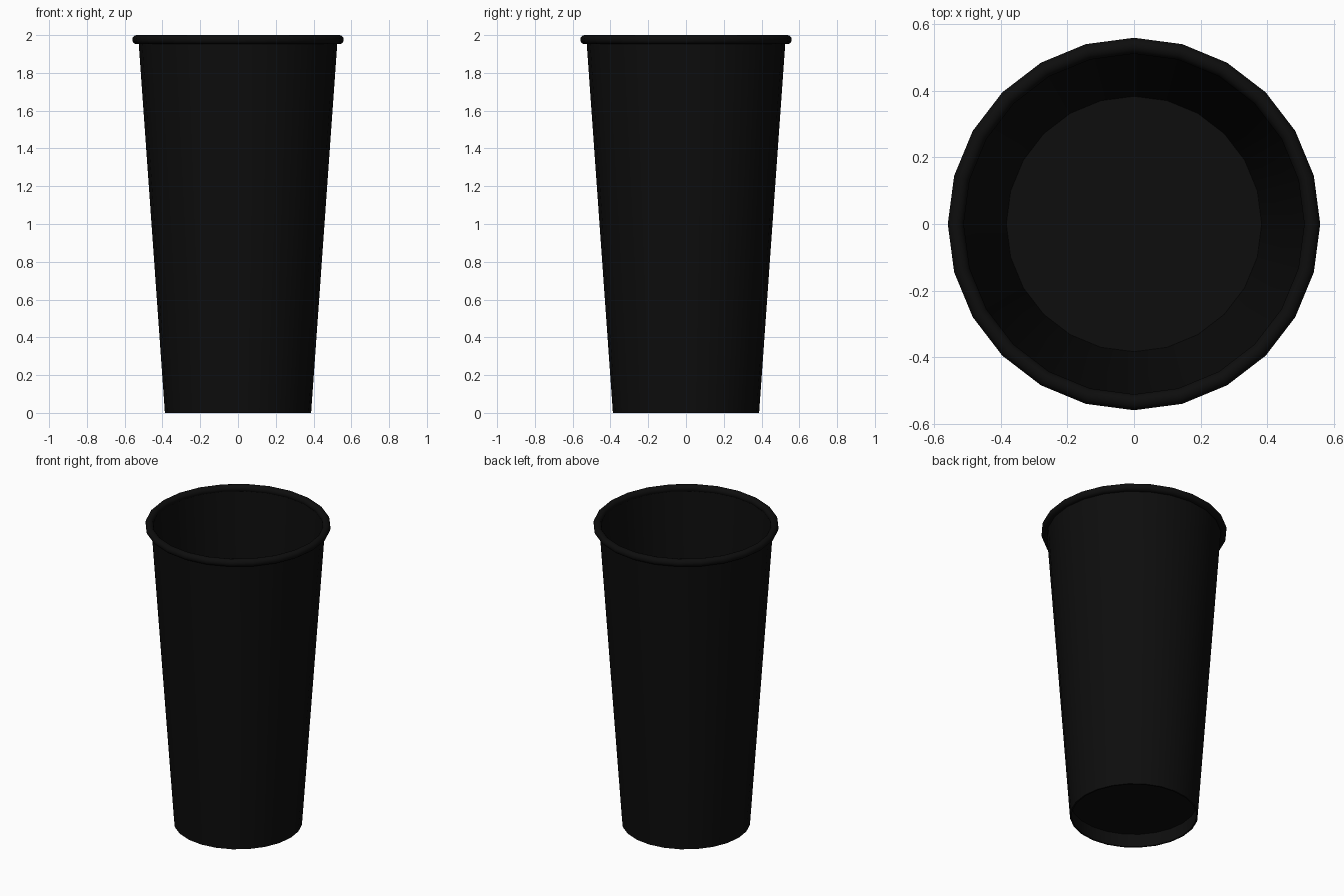
import bpy, bmesh
from math import pi, cos, sin, radians

if "Cube" in bpy.data.objects:
    bpy.data.objects.remove(bpy.data.objects["Cube"])

SIDES = 24
mat = bpy.data.materials.new("black_plastic")
mat.diffuse_color = (0.004, 0.004, 0.004, 1)
mat.use_nodes = True
mat.node_tree.nodes["Principled BSDF"].inputs["Base Color"].default_value = mat.diffuse_color


def lathe(name, profile, closed=True):
    """Revolve an (r, z) profile around z; r = 0 points become a centre vertex."""
    bm = bmesh.new()
    rings = []
    for r, z in profile:
        if r == 0:
            rings.append([bm.verts.new((0, 0, z))] * SIDES)
        else:
            rings.append([bm.verts.new((r * cos(2 * pi * i / SIDES),
                                        r * sin(2 * pi * i / SIDES), z))
                          for i in range(SIDES)])
    pairs = list(zip(rings, rings[1:] + rings[:1] if closed else rings[1:]))
    for a, b in pairs:
        for i in range(SIDES):
            j = (i + 1) % SIDES
            bm.faces.new(list(dict.fromkeys((a[i], a[j], b[j], b[i]))))
    bmesh.ops.recalc_face_normals(bm, faces=bm.faces)
    mesh = bpy.data.meshes.new(name)
    bm.to_mesh(mesh)
    bm.free()
    ob = bpy.data.objects.new(name, mesh)
    bpy.context.collection.objects.link(ob)
    mesh.materials.append(mat)
    bpy.ops.object.select_all(action='DESELECT')
    ob.select_set(True)
    bpy.context.view_layer.objects.active = ob
    bpy.ops.object.shade_smooth_by_angle(angle=radians(35))
    return ob


# Tapered wall, with its skirt running below the floor
lathe("cup_wall", [(0.387, 0), (0.527, 1.975), (0.517, 1.975), (0.377, 0)])

# Recessed floor
lathe("cup_floor", [(0, 0.09), (0.387, 0.09), (0.387, 0.1), (0, 0.1)], closed=False)

# Rolled rim
lathe("rolled_rim", [(0.536 + 0.024 * cos(2 * pi * k / 12),
                      1.976 + 0.024 * sin(2 * pi * k / 12)) for k in range(12)])
